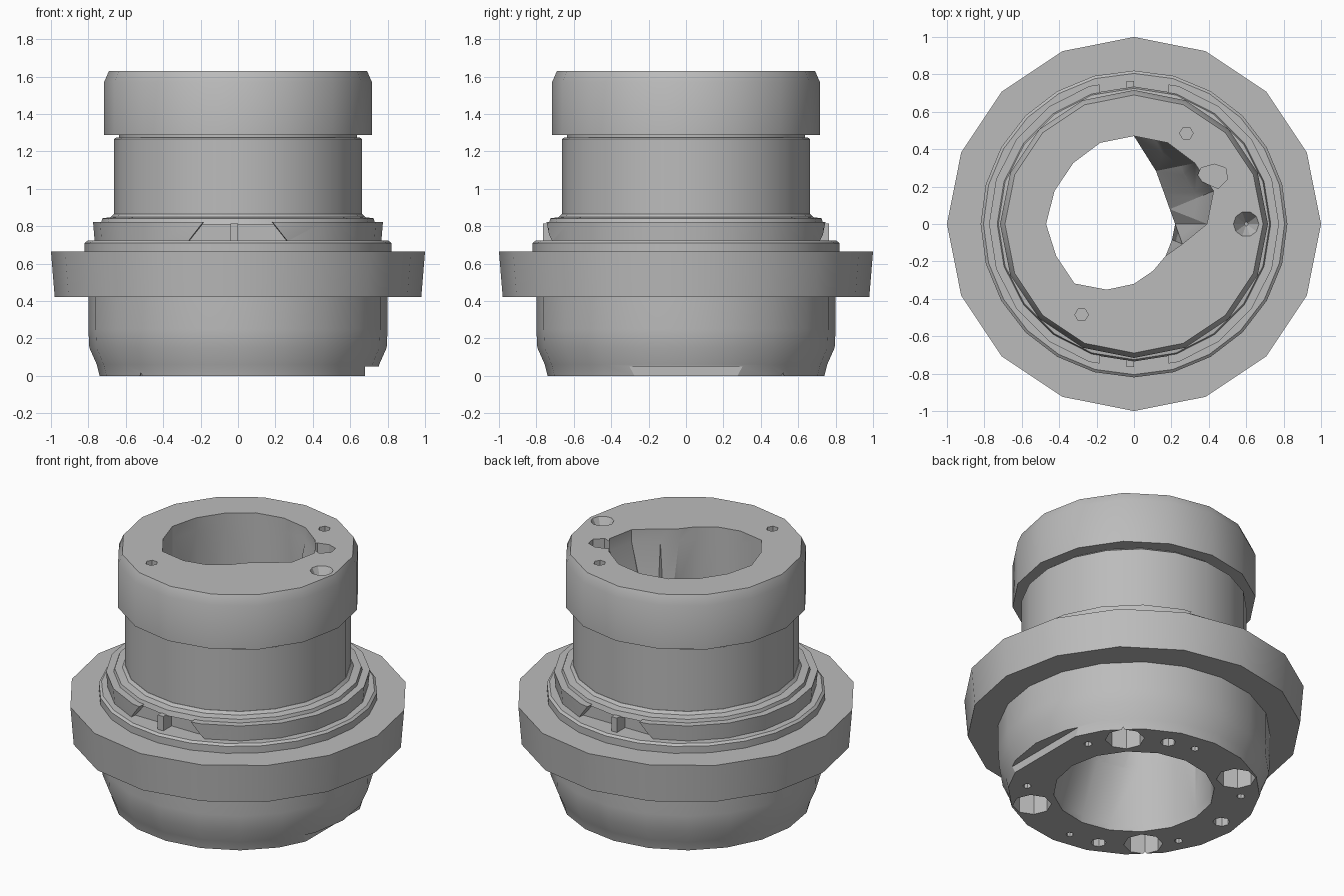
import bpy, bmesh
from math import sin, cos, pi, radians
from mathutils import Vector

cube = bpy.data.objects.get("Cube")
if cube:
    bpy.data.objects.remove(cube, do_unlink=True)

metal = bpy.data.materials.new("cast_grey")
metal.use_nodes = True
GREY = (0.5, 0.5, 0.5, 1)
metal.diffuse_color = GREY
metal.node_tree.nodes["Principled BSDF"].inputs["Base Color"].default_value = GREY


def add_object(name, bm):
    bmesh.ops.recalc_face_normals(bm, faces=bm.faces)
    mesh = bpy.data.meshes.new(name)
    bm.to_mesh(mesh)
    bm.free()
    mesh.materials.append(metal)
    ob = bpy.data.objects.new(name, mesh)
    bpy.context.collection.objects.link(ob)
    return ob


def loft(name, rings, tri=False):
    """Skin a closed solid over rings of equal point count."""
    bm = bmesh.new()
    loops = [[bm.verts.new(p) for p in ring] for ring in rings]
    n = len(loops[0])
    for a, b in zip(loops, loops[1:]):
        for i in range(n):
            j = (i + 1) % n
            bm.faces.new((a[i], a[j], b[j], b[i]))
    bm.faces.new(loops[0][::-1])
    bm.faces.new(loops[-1])
    if tri:
        bmesh.ops.triangulate(bm, faces=bm.faces)
    return add_object(name, bm)


def circle(r, z, n, x=0, y=0):
    return [(x + r * cos(2 * pi * i / n), y + r * sin(2 * pi * i / n), z) for i in range(n)]


def lathe(name, n, profile, x=0, y=0):
    return loft(name, [circle(r, z, n, x, y) for r, z in profile])


def outline(radii, z):
    step = 2 * pi / len(radii)
    return [(r * cos(i * step), r * sin(i * step), z) for i, r in enumerate(radii)]


def box(name, lo, hi):
    bm = bmesh.new()
    bmesh.ops.create_cube(bm, size=1)
    for v in bm.verts:
        v.co = Vector([(l + h) / 2 + c * (h - l) for l, h, c in zip(lo, hi, v.co)])
    return add_object(name, bm)


def cut(ob, cutters):
    """Subtract the cutters and bake the result."""
    for c in cutters:
        mod = ob.modifiers.new("cut", 'BOOLEAN')
        mod.operation = 'DIFFERENCE'
        mod.solver = 'EXACT'
        mod.object = c
    bpy.context.view_layer.update()
    graph = bpy.context.evaluated_depsgraph_get()
    baked = bpy.data.meshes.new_from_object(ob.evaluated_get(graph))
    ob.modifiers.clear()
    ob.data = baked


# Turned body parts, bottom to top
base = lathe("base", 20, [(.74, 0), (.755, .06), (.795, .15), (.8, .25), (.8, .44)])
flange = lathe("flange", 16, [(.98, .42), (1, .665)])
seat_ring = lathe("seat_ring", 24, [(.82, .64), (.82, .71), (.805, .722)])
collar = lathe("collar", 20, [(.765, .7), (.775, .822)])
lip = lathe("lip", 20, [(.735, .81), (.725, .842), (.68, .848), (.665, .865)])
neck = lathe("neck", 20, [(.663, .84), (.663, 1.265), (.65, 1.275)])
groove = lathe("groove", 20, [(.635, 1.25), (.635, 1.31)])
head = lathe("head", 16, [(.716, 1.287), (.716, 1.57), (.69, 1.63)])
parts = [base, flange, seat_ring, collar, lip, neck, groove, head]

# Bore: flattened opening at the top, narrow waist, round at the bottom
left_side = [.47, .47, .46, .46, .47, .45, .45, .38, .32, .27, .24]
mouth = [.39, .46, .46, .47] + left_side + [.28]
waist = [.22, .207, .229, .307] + left_side + [.22]
bore = loft("bore_cutter", [circle(.48, -.1, 16), circle(.47, .05, 16), outline(waist, .85),
                            outline(mouth, 1.55), outline(mouth, 1.75)], tri=True)

# Holes in the head, with a keyway opening into the bore
top_cutters = [lathe("pin_hole_cutter", 6, [(.036, 1.5), (.036, 1.7)], s * .28, s * .485)
               for s in (1, -1)]
top_cutters.append(lathe("cone_hole_cutter", 10, [(.01, 1.52), (.068, 1.63), (.07, 1.7)], .6, 0))
key = [(.33, .24), (.45, .19), (.5, .24), (.49, .3), (.43, .32), (.36, .3)]
top_cutters.append(loft("keyway_cutter", [[(x, y, z) for x, y in key] for z in (1.48, 1.7)]))

# Bolt holes in the underside: (across, toward, radius) on diagonal axes
bolts = [(0, .62, .115), (.61, .1, .115), (0, -.62, .115), (-.61, -.1, .115),
         (-.22, .58, .025), (.25, .56, .045), (.4, .47, .025), (.62, -.11, .025),
         (.48, -.4, .05), (.21, -.6, .025), (-.26, -.58, .045), (-.42, -.47, .022), (-.62, .12, .025)]
base_cutters = []
for a, b, r in bolts:
    x, y = (b - a) * cos(pi / 4), (a + b) * cos(pi / 4)
    base_cutters.append(lathe("bolt_hole_cutter", 8, [(r, -.1), (r, .2)], x, y))
base_cutters.append(box("side_notch_cutter", (.68, -.6, -.1), (.9, .6, .05)))

# Flared pockets in the collar, front and back
pockets = []
for s in (-1, 1):
    rings = []
    for y, grow in ((.68, 0), (.9, .08)):
        rings.append([(x * (1 + grow), s * y, z) for x, z in
                      ((-.26, .722), (.26, .722), (.17, .835), (-.17, .835))])
    pockets.append(loft("pocket_cutter", rings))
    box("front_peg" if s < 0 else "back_peg",
        (-.04, min(s * .67, s * .765), .71), (0, max(s * .67, s * .765), .815))

extra = {base: base_cutters, collar: pockets, head: top_cutters}
for part in parts:
    cut(part, [bore] + extra.get(part, []))
for c in [bore] + top_cutters + base_cutters + pockets:
    bpy.data.objects.remove(c, do_unlink=True)

# Smooth the turned walls, keep the rims sharp
bpy.ops.object.select_all(action='DESELECT')
for part in parts:
    part.select_set(True)
bpy.context.view_layer.objects.active = base
bpy.ops.object.shade_smooth_by_angle(angle=radians(28))
